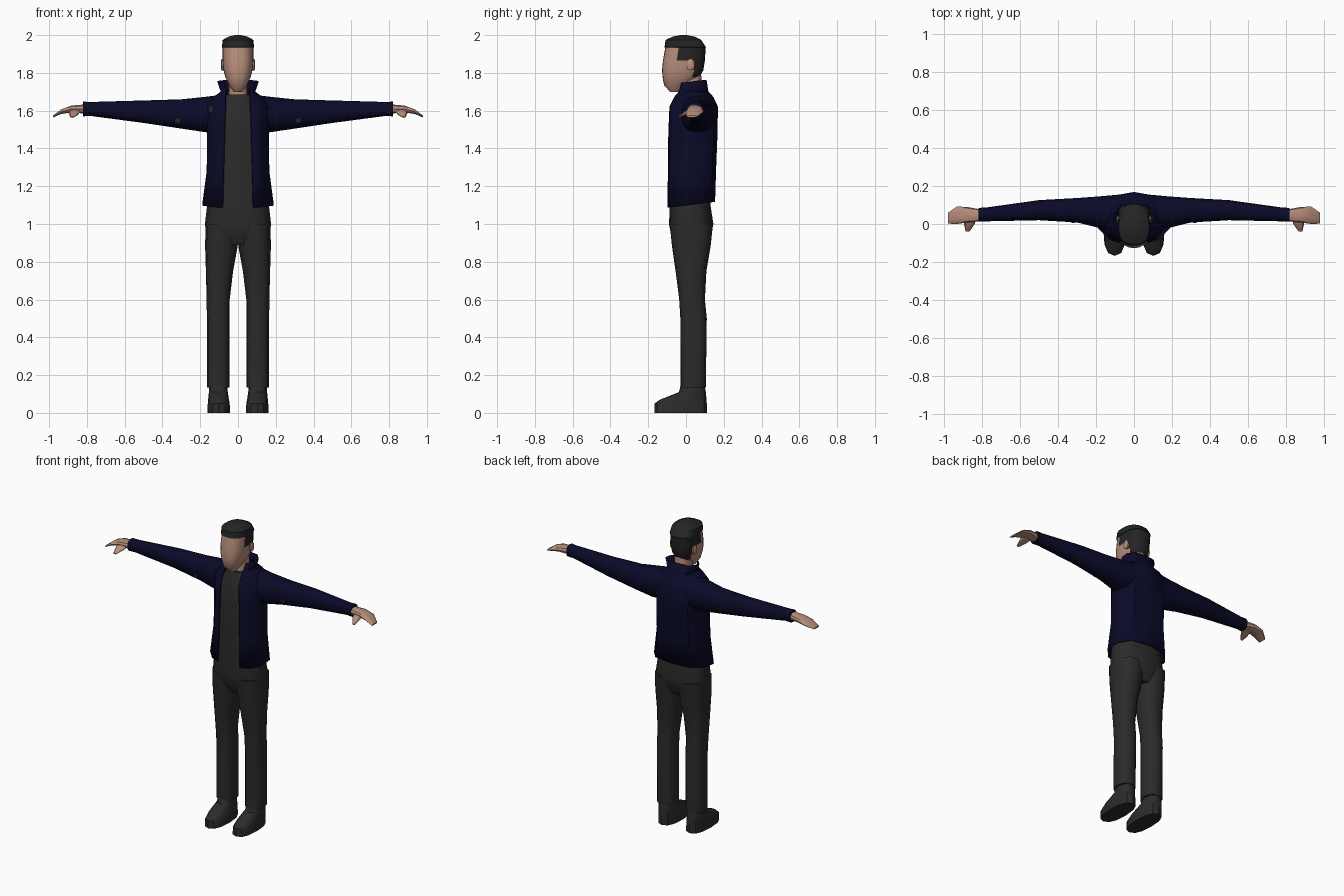
import bpy, bmesh, math
from mathutils import Vector

if "Cube" in bpy.data.objects:
    bpy.data.objects.remove(bpy.data.objects["Cube"])


def material(name, r, g, b):
    m = bpy.data.materials.new(name)
    m.diffuse_color = (r, g, b, 1)
    m.use_nodes = True
    m.node_tree.nodes["Principled BSDF"].inputs["Base Color"].default_value = m.diffuse_color
    return m


NAVY = material("navy cloth", 0.003, 0.003, 0.022)
CHARCOAL = material("charcoal cloth", 0.024, 0.024, 0.024)
HAIR = material("black hair", 0.018, 0.018, 0.018)
SKIN = material("skin", 0.47, 0.27, 0.20)


def finish(name, bm, mats, angle=40):
    bmesh.ops.recalc_face_normals(bm, faces=bm.faces)
    me = bpy.data.meshes.new(name)
    bm.to_mesh(me)
    bm.free()
    for m in mats:
        me.materials.append(m)
    for p in me.polygons:
        p.use_smooth = True
    me.set_sharp_from_angle(angle=math.radians(angle))
    ob = bpy.data.objects.new(name, me)
    bpy.context.collection.objects.link(ob)
    return ob


def skin_rings(bm, rings, closed=True):
    n = len(rings[0])
    for a, b in zip(rings, rings[1:]):
        for i in range(n if closed else n - 1):
            j = (i + 1) % n
            bm.faces.new((a[i], a[j], b[j], b[i]))


def loft(name, rings, mats, axis="z", side=1, n=12, power=2.5, rule=None, angle=40):
    """Rings are (position, u0, u1, v0, v1): rounded boxes stacked along one axis."""
    bm = bmesh.new()
    loops = []
    for t, u0, u1, v0, v1 in rings:
        loop = []
        for i in range(n):
            a = 2 * math.pi * i / n
            c, s = math.cos(a), math.sin(a)
            u = (u0 + u1) / 2 + (u1 - u0) / 2 * math.copysign(abs(c) ** (2 / power), c)
            v = (v0 + v1) / 2 + (v1 - v0) / 2 * math.copysign(abs(s) ** (2 / power), s)
            x, y, z = {"z": (u, v, t), "x": (t, u, v), "y": (u, t, v)}[axis]
            loop.append(bm.verts.new((x * side, y, z)))
        loops.append(loop)
    skin_rings(bm, loops)
    bm.faces.new(loops[0])
    bm.faces.new(loops[-1])
    if rule:
        for f in bm.faces:
            f.material_index = rule(f.calc_center_median())
    return finish(name, bm, mats, angle)


def disc(name, center, normal, radius, mat):
    bm = bmesh.new()
    rot = Vector(normal).to_track_quat("Z", "Y").to_matrix().to_4x4()
    bmesh.ops.create_cone(bm, cap_ends=True, segments=8, radius1=radius, radius2=radius,
                          depth=0.009, matrix=rot)
    bmesh.ops.translate(bm, verts=bm.verts, vec=center)
    return finish(name, bm, [mat])


# Head, with hair coloured on the crown, temples and nape
def hair_rule(c):
    nape = c.y > 0.035 and c.z > 1.775
    temple = c.y > -0.055 and c.z > 1.865
    return 1 if c.z > 1.935 or nape or temple else 0


loft("head", [
    (1.700, -.024, .024, -.085, -.035), (1.735, -.048, .048, -.116, .005),
    (1.777, -.067, .067, -.124, .072), (1.815, -.077, .077, -.127, .092),
    (1.865, -.081, .081, -.122, .100), (1.934, -.081, .081, -.110, .104),
    (1.936, -.085, .085, -.114, .106), (1.975, -.081, .081, -.108, .080),
    (1.992, -.050, .050, -.070, .045), (2.0, -.015, .015, -.030, .005)],
    [SKIN, HAIR], n=24, rule=hair_rule)
loft("neck", [(1.62, -.055, .055, -.035, .09), (1.70, -.05, .05, -.03, .085),
              (1.80, -.05, .05, -.03, .08)], [SKIN])

# Shirt
loft("shirt", [
    (1.095, -.15, .15, -.088, .13), (1.30, -.14, .14, -.086, .13),
    (1.48, -.14, .14, -.083, .14), (1.60, -.12, .12, -.074, .13),
    (1.685, -.065, .065, -.045, .095)], [CHARCOAL], n=16, power=3)

# Open jacket shell with stand-up collar: (z, half width, front, back, half gap)
bm = bmesh.new()
loops = []
for z, w, y0, y1, gap in [
        (1.090, .185, -.095, .150, .080), (1.28, .162, -.092, .155, .075),
        (1.48, .160, -.090, .163, .070), (1.62, .165, -.084, .165, .065),
        (1.67, .125, -.060, .142, .065), (1.70, .088, -.035, .115, .062),
        (1.75, .105, -.022, .105, .072)]:
    d = y1 - y0
    tilt = 0.12 if z > 1.72 or z < 1.1 else 0
    half = [(gap, y0), (max(.7 * w, gap + .008), y0 + .06 * d), (w, y0 + .3 * d),
            (w, y0 + .65 * d), (.7 * w, y0 + .92 * d)]
    pts = half + [(0, y1)] + [(-x, y) for x, y in reversed(half)]
    loops.append([bm.verts.new((x, y, z + tilt * (y - y0 - .02))) for x, y in pts])
skin_rings(bm, loops, closed=False)
jacket = finish("jacket", bm, [NAVY])
shell = jacket.modifiers.new("thickness", "SOLIDIFY")
shell.thickness = 0.008
shell.offset = 0

# Hips
loft("hips", [
    (0.89, -.11, .11, -.055, .105), (0.94, -.168, .168, -.078, .132),
    (1.00, -.175, .175, -.090, .145), (1.13, -.160, .160, -.084, .125)],
    [CHARCOAL], n=16)

for side, label in ((1, "left"), (-1, "right")):
    loft(label + "_ear", [(.070, .008, .042, 1.815, 1.870), (.086, .004, .046, 1.812, 1.874),
                          (.091, .014, .040, 1.825, 1.865)],
         [SKIN], axis="x", side=side, n=8)
    # Sleeve, hand and thumb
    loft(label + "_sleeve", [
        (.08, -.030, .155, 1.500, 1.685), (.165, -.025, .147, 1.485, 1.674),
        (.30, .008, .137, 1.505, 1.660), (.50, .020, .126, 1.535, 1.654),
        (.78, .014, .087, 1.572, 1.646), (.82, .012, .085, 1.570, 1.648)],
        [NAVY], axis="x", side=side, n=12)
    loft(label + "_hand", [
        (.80, .015, .075, 1.582, 1.635), (.88, .008, .090, 1.590, 1.628),
        (.935, .000, .092, 1.582, 1.608), (.98, .002, .060, 1.564, 1.574)],
        [SKIN], axis="x", side=side, n=10)
    loft(label + "_thumb", [
        (.04, .83, .89, 1.588, 1.615), (.0, .84, .897, 1.575, 1.602),
        (-.04, .868, .888, 1.562, 1.570)], [SKIN], axis="y", side=side, n=8)
    disc(label + "_sleeve_button", (.32 * side, .014, 1.55), (0, -1, -.25), .015, CHARCOAL)
    # Trouser leg and shoe
    loft(label + "_trouser_leg", [
        (.135, .045, .165, -.030, .105), (.50, .045, .165, -.030, .110),
        (.60, .044, .166, -.036, .100), (.75, .026, .170, -.055, .108),
        (.88, .002, .174, -.074, .130), (1.0, .000, .172, -.086, .143)],
        [CHARCOAL], side=side, n=12)
    loft(label + "_shoe", [
        (.0, .042, .162, -.168, .110), (.05, .044, .160, -.166, .110),
        (.07, .048, .158, -.138, .109), (.11, .054, .154, -.037, .105),
        (.16, .060, .152, -.026, .095)], [CHARCOAL], side=side, n=12)

# Chest button
disc("chest_button", (-.14, -.040, 1.61), (-.758, -.65, 0), .018, CHARCOAL)
